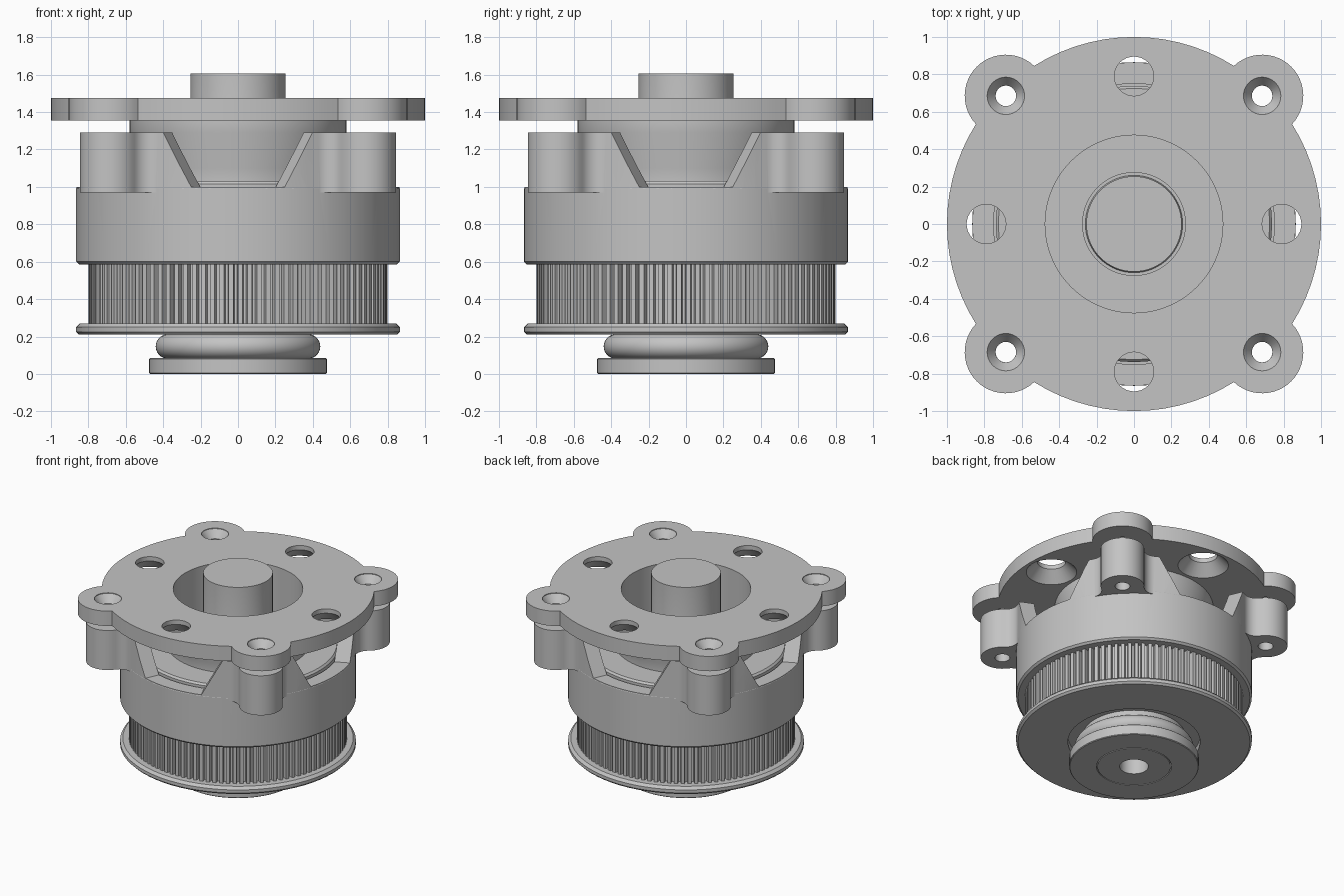
import bpy, bmesh
from math import radians, degrees, cos, sin, acos, atan2, pi, hypot
from mathutils import Matrix

cube = bpy.data.objects.get("Cube")
if cube:
    bpy.data.objects.remove(cube, do_unlink=True)

grey = bpy.data.materials.new("machined grey")
grey.use_nodes = True
colour = (0.55, 0.55, 0.55, 1)
grey.diffuse_color = colour
grey.node_tree.nodes["Principled BSDF"].inputs["Base Color"].default_value = colour

EAR = 0.969   # distance of each screw ear from the axis


def finish(name, bm):
    bmesh.ops.remove_doubles(bm, verts=bm.verts, dist=1e-5)
    bmesh.ops.recalc_face_normals(bm, faces=bm.faces)
    mesh = bpy.data.meshes.new(name)
    bm.to_mesh(mesh)
    bm.free()
    mesh.materials.append(grey)
    obj = bpy.data.objects.new(name, mesh)
    bpy.context.collection.objects.link(obj)
    return obj


def lathe(name, profile, closed=True, steps=72, at=(0, 0)):
    """Spin an (r, z) profile; open profiles start and end on the axis."""
    bm = bmesh.new()
    vs = [bm.verts.new((r, 0, z)) for r, z in profile]
    pairs = list(zip(vs, vs[1:])) + ([(vs[-1], vs[0])] if closed else [])
    edges = [bm.edges.new(p) for p in pairs]
    bmesh.ops.spin(bm, geom=vs + edges, axis=(0, 0, 1), cent=(0, 0, 0),
                   angle=2 * pi, steps=steps, use_merge=True)
    bmesh.ops.translate(bm, verts=bm.verts, vec=(*at, 0))
    return finish(name, bm)


def rod(name, r, z0, z1, **kw):
    return lathe(name, [(0, z0), (r, z0), (r, z1), (0, z1)], closed=False, **kw)


def extrude(name, outline, z0, z1):
    bm = bmesh.new()
    face = bm.faces.new([bm.verts.new((x, y, z0)) for x, y in outline])
    top = bmesh.ops.extrude_face_region(bm, geom=[face])["geom"]
    bmesh.ops.translate(bm, vec=(0, 0, z1 - z0),
                        verts=[v for v in top if isinstance(v, bmesh.types.BMVert)])
    return finish(name, bm)


def combine(obj, tool, operation="DIFFERENCE"):
    mod = obj.modifiers.new("bool", "BOOLEAN")
    mod.operation, mod.object, mod.solver = operation, tool, "EXACT"
    bpy.context.view_layer.objects.active = obj
    bpy.ops.object.modifier_apply(modifier=mod.name)
    bpy.data.objects.remove(tool, do_unlink=True)


def arc(cx, cy, r, a0, a1, n):
    return [(cx + r * cos(radians(a0 + (a1 - a0) * i / n)),
             cy + r * sin(radians(a0 + (a1 - a0) * i / n))) for i in range(n + 1)]


def four_times(points):
    """Repeat a quarter outline, whose ear lies on +x, around the diagonals."""
    out = []
    for k in range(4):
        c, s = cos(pi / 4 + k * pi / 2), sin(pi / 4 + k * pi / 2)
        for x, y in points:
            p = (x * c - y * s, x * s + y * c)
            if not out or hypot(p[0] - out[-1][0], p[1] - out[-1][1]) > 1e-4:
                out.append(p)
    if hypot(out[0][0] - out[-1][0], out[0][1] - out[-1][1]) < 1e-4:
        out.pop()
    return out


def eared_outline(R, r):
    """Disc of radius R with round ears meeting it at a sharp corner."""
    a = acos((R * R + EAR * EAR - r * r) / (2 * R * EAR))
    b = degrees(atan2(R * sin(a), R * cos(a) - EAR))
    a = degrees(a)
    return four_times(arc(EAR, 0, r, -b, b, 24) + arc(0, 0, R, a, 90 - a, 14))


def filleted_outline(R, r, f):
    """Disc of radius R with round ears blended in by concave fillets."""
    a = acos(((R + f) ** 2 + EAR ** 2 - (r + f) ** 2) / (2 * (R + f) * EAR))
    cx, cy = (R + f) * cos(a), (R + f) * sin(a)
    b = degrees(atan2(cy, cx - EAR))
    a = degrees(a)
    return four_times(arc(cx, -cy, f, 180 - a, 180 - b, 8)
                      + arc(EAR, 0, r, -b, b, 24)
                      + arc(cx, cy, f, b - 180, a - 180, 8)
                      + arc(0, 0, R, a, 90 - a, 14))


def around(radius, start):
    return [(radius * cos(start + k * pi / 2), radius * sin(start + k * pi / 2))
            for k in range(4)]


# Housing: round cup, four screw ears
housing = lathe("housing", [(0, 0.585), (0.85, 0.585), (0.865, 0.6), (0.865, 0.99),
                            (0.86, 1.0), (0, 1.0)], closed=False)
combine(housing, extrude("ears", filleted_outline(0.864, 0.16, 0.096), 0.97, 1.29), "UNION")
combine(housing, rod("bore", 0.75, 0.93, 1.5))
for p in around(EAR, pi / 4):
    combine(housing, rod("screw_hole", 0.055, 0.8, 1.5, steps=24, at=p))

# Flared windows between the ears
for k in range(4):
    bm = bmesh.new()
    rings = [[bm.verts.new(c) for c in ((-lo, -y, 1.0), (lo, -y, 1.0),
                                        (hi, -y, 1.35), (-hi, -y, 1.35))]
             for y, lo, hi in ((0.5, 0.10, 0.315), (1.0, 0.33, 0.54))]
    for ring in rings:
        bm.faces.new(ring)
    for i in range(4):
        j = (i + 1) % 4
        bm.faces.new((rings[0][i], rings[0][j], rings[1][j], rings[1][i]))
    bmesh.ops.rotate(bm, verts=bm.verts, matrix=Matrix.Rotation(k * pi / 2, 3, "Z"))
    combine(housing, finish("window", bm))

# Mounting plate with countersunk ear holes and tapered side holes
plate = extrude("mounting_plate", eared_outline(1.0, 0.22), 1.355, 1.475)
combine(plate, rod("centre_hole", 0.475, 1.2, 1.6))
for p in around(EAR, pi / 4):
    combine(plate, lathe("countersink", [(0, 1.3), (0.055, 1.3), (0.055, 1.41), (0.1, 1.47),
                                         (0.1, 1.5), (0, 1.5)], closed=False, steps=32, at=p))
for p in around(0.79, 0):
    combine(plate, lathe("side_hole", [(0, 1.34), (0.2, 1.34), (0.105, 1.44), (0.105, 1.5),
                                       (0, 1.5)], closed=False, steps=32, at=p))

# Hollow neck carrying the plate
neck = lathe("neck", [(0.475, 1.02), (0.52, 1.02), (0.52, 1.10), (0.58, 1.29),
                      (0.58, 1.355), (0.475, 1.355)])

# Bearing cover inside the housing
cover = lathe("bearing_cover", [(0.275, 0.94), (0.738, 0.94), (0.738, 1.015),
                                (0.725, 1.03), (0.275, 1.03)])

# Shaft with a blind hole in its lower end
shaft = lathe("shaft", [(0, 0.3), (0.105, 0.3), (0.105, 0), (0.268, 0), (0.268, 0.9),
                        (0.255, 0.95), (0.255, 1.605), (0, 1.605)], closed=False)

# Toothed pulley and its lower flange
teeth, pitch = [], 2 * pi / 100
for i in range(100):
    for r, t in ((0.8, 0), (0.8, 0.5), (0.765, 0.6), (0.765, 0.9)):
        teeth.append((r * cos((i + t) * pitch), r * sin((i + t) * pitch)))
pulley = extrude("toothed_pulley", teeth, 0.26, 0.59)
flange = lathe("pulley_flange", [(0.485, 0.21), (0.85, 0.21), (0.865, 0.225), (0.865, 0.25),
                                 (0.845, 0.27), (0.485, 0.27)])

# Bottom collar with a rounded bead above it
bead = [(0.375 + x, 0.147 + z) for x, z in arc(0, 0, 0.065, -80, 80, 12)]
collar = lathe("bottom_collar", [(0.275, 0), (0.47, 0), (0.475, 0.005), (0.475, 0.08),
                                 (0.47, 0.085)] + bead + [(0.375, 0.27), (0.275, 0.27)])

# Smooth round walls, sharp corners
bpy.ops.object.select_all(action="DESELECT")
for obj in (housing, plate, neck, cover, shaft, pulley, flange, collar):
    obj.select_set(True)
bpy.context.view_layer.objects.active = housing
bpy.ops.object.shade_smooth_by_angle(angle=radians(25))
